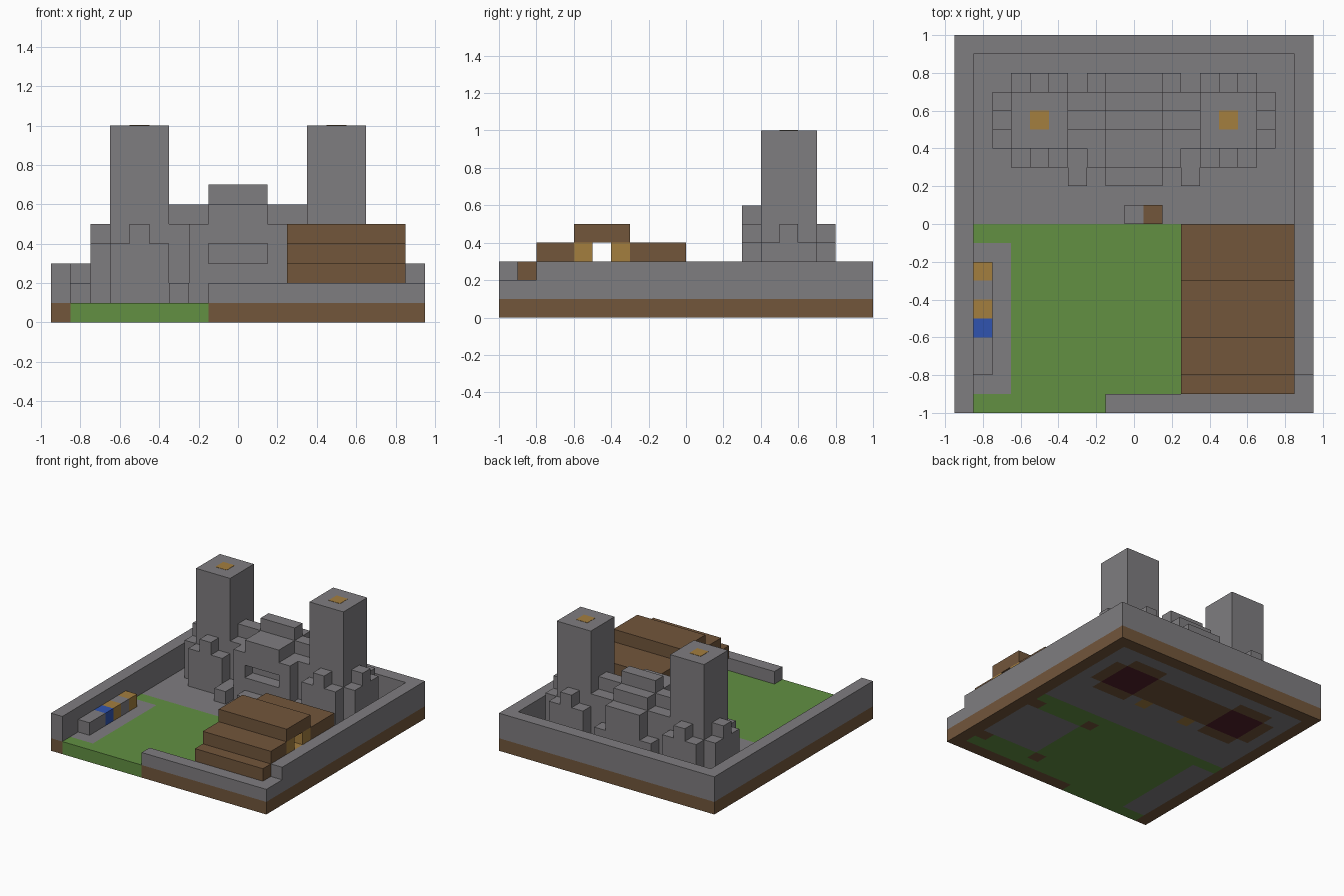
import bpy, bmesh
from mathutils import Matrix, Vector

if "Cube" in bpy.data.objects:
    bpy.data.objects.remove(bpy.data.objects["Cube"])


def material(name, code):
    rgb = [int(code[i:i + 2], 16) / 255 for i in (0, 2, 4)]
    color = [c / 12.92 if c < 0.04 else ((c + 0.055) / 1.055) ** 2.4 for c in rgb] + [1]
    mat = bpy.data.materials.new(name)
    mat.use_nodes = True
    mat.diffuse_color = color
    node = mat.node_tree.nodes["Principled BSDF"]
    node.inputs["Base Color"].default_value = color
    node.inputs["Roughness"].default_value = 0.9
    return mat


STONE = material("grey stone", "7f7d80")
WOOD = material("brown wood", "72563b")
GRASS = material("green grass", "629042")
PLANK = material("golden plank", "a47e3f")
CLOTH = material("blue cloth", "3054b0")
RED = material("dark red", "54202a")


def finish(name, bm, mats):
    mesh = bpy.data.meshes.new(name)
    bm.to_mesh(mesh)
    bm.free()
    for mat in mats:
        mesh.materials.append(mat)
    obj = bpy.data.objects.new(name, mesh)
    bpy.context.collection.objects.link(obj)


def blocks(name, mat, *boxes):
    """One object from boxes given as x0, x1, y0, y1, z0, z1."""
    bm = bmesh.new()
    for x0, x1, y0, y1, z0, z1 in boxes:
        mid = Vector((x0 + x1, y0 + y1, z0 + z1)) / 2
        size = Matrix.Diagonal((abs(x1 - x0), y1 - y0, z1 - z0, 1))
        bmesh.ops.create_cube(bm, size=1, matrix=Matrix.Translation(mid) @ size)
    finish(name, bm, [mat])


def mirrored(*boxes):
    return [(s * a, s * b, *rest) for s in (1, -1) for a, b, *rest in boxes]


# Ground slab, coloured by cell
def ground_index(x, y):
    ax = abs(x)
    if ax > 0.85 or y > 0.9 or (y < -0.9 and x > -0.15):
        return 1
    if y < 0:
        if x < -0.65 and -0.9 < y < -0.1:
            return 0
        if x > 0.35 and -0.7 < y < -0.2:
            return 0
        if x > 0.25 and (-0.8 < y < -0.7 or -0.2 < y < -0.1):
            return 1 if x < 0.35 or x > 0.75 else 2
        return 2
    if 0.35 < ax < 0.65 and 0.4 < y < 0.7:
        return 4
    if 0.15 < ax < 0.25 and 0.3 < y < 0.4:
        return 3
    if (ax < 0.75 and 0.4 < y < 0.7) or (0.35 < ax < 0.65 and 0.3 < y < 0.8):
        return 1
    return 0


bm = bmesh.new()
bmesh.ops.create_grid(bm, x_segments=19, y_segments=20, size=1,
                      matrix=Matrix.Diagonal((0.95, 1, 1, 1)))
top = bmesh.ops.extrude_face_region(bm, geom=bm.faces[:], use_keep_orig=True)
bmesh.ops.translate(bm, vec=(0, 0, 0.1),
                    verts=[v for v in top["geom"] if isinstance(v, bmesh.types.BMVert)])
bmesh.ops.recalc_face_normals(bm, faces=bm.faces[:])
for face in bm.faces:
    c = face.calc_center_median() * 0.99
    face.material_index = ground_index(c.x, c.y)
finish("ground", bm, [STONE, WOOD, GRASS, PLANK, RED])

# Outer wall
blocks("outer_wall", STONE,
       (-0.95, -0.85, -1, 1, 0.1, 0.3), (0.85, 0.95, -0.8, 1, 0.1, 0.3),
       (-0.85, 0.85, 0.9, 1, 0.1, 0.3), (-0.15, 0.95, -1, -0.9, 0.1, 0.2),
       (0.85, 0.95, -0.9, -0.8, 0.1, 0.2))

# Twin towers with skirts and battlement teeth
for s, label in ((1, "left"), (-1, "right")):
    blocks(label + "_tower", STONE, (s * 0.35, s * 0.65, 0.4, 0.7, 0.1, 1))
    blocks(label + "_tower_hatch", PLANK, (s * 0.45, s * 0.55, 0.5, 0.6, 0.995, 1.002))
    skirt = [(s * 0.65, s * 0.75, 0.4, 0.7, 0.1, 0.4), (s * 0.65, s * 0.75, 0.5, 0.6, 0.4, 0.5)]
    for y in (0.3, 0.7):
        skirt += [(s * 0.35, s * 0.65, y, y + 0.1, 0.1, 0.4),
                  (s * 0.45, s * 0.55, y, y + 0.1, 0.4, 0.5)]
    blocks(label + "_tower_skirt", STONE, *skirt)

# Keep between the towers, with a stepped roof
blocks("keep_hall", STONE, (-0.35, 0.35, 0.4, 0.7, 0.1, 0.5), (-0.35, 0.35, 0.5, 0.6, 0.5, 0.6))
blocks("keep_centre", STONE,
       (-0.15, 0.15, 0.4, 0.7, 0.5, 0.6), (-0.15, 0.15, 0.5, 0.6, 0.6, 0.7),
       (-0.15, 0.15, 0.7, 0.8, 0.1, 0.5))
blocks("keep_front", STONE,
       (-0.15, 0.15, 0.3, 0.4, 0.1, 0.3), (-0.15, 0.15, 0.3, 0.4, 0.4, 0.6),
       *mirrored((0.15, 0.25, 0.3, 0.4, 0.1, 0.5)))
blocks("keep_step", STONE, (-0.15, 0.15, 0.2, 0.3, 0.1, 0.2))
blocks("keep_footings", STONE,
       *mirrored((0.25, 0.35, 0.2, 0.4, 0.1, 0.2), (0.15, 0.25, 0.7, 0.8, 0.1, 0.3)))

# House: stepped roof, corner posts and plank walls with a window gap
blocks("house_roof", WOOD,
       (0.25, 0.85, -0.9, -0.8, 0.2, 0.3), (0.25, 0.85, -0.8, -0.6, 0.3, 0.4),
       (0.25, 0.85, -0.6, -0.3, 0.4, 0.5), (0.25, 0.85, -0.3, 0, 0.3, 0.4))
blocks("house_posts", WOOD, *[(x, x + 0.1, y, y + 0.1, 0.1, 0.3)
                              for x in (0.25, 0.75) for y in (-0.8, -0.2)])
walls = [(0.35, 0.75, -0.8, -0.7, 0.1, 0.3)]
for x in (0.25, 0.75):
    walls += [(x, x + 0.1, -0.7, -0.2, 0.1, 0.3),
              (x, x + 0.1, -0.6, -0.5, 0.3, 0.4), (x, x + 0.1, -0.4, -0.3, 0.3, 0.4)]
blocks("house_walls", PLANK, *walls)

# Market counter along the side wall
for name, mat, y0, y1 in (("counter_end", STONE, -0.8, -0.6), ("counter_cloth", CLOTH, -0.6, -0.5),
                          ("counter_crate", PLANK, -0.5, -0.4), ("counter_middle", STONE, -0.4, -0.3),
                          ("counter_far_crate", PLANK, -0.3, -0.2)):
    blocks(name, mat, (-0.85, -0.75, y0, y1, 0.1, 0.2))

# Yard anvil and stump
blocks("yard_anvil", STONE, (-0.05, 0.05, 0, 0.1, 0.1, 0.2))
blocks("yard_stump", WOOD, (0.05, 0.15, 0, 0.1, 0.1, 0.2))
